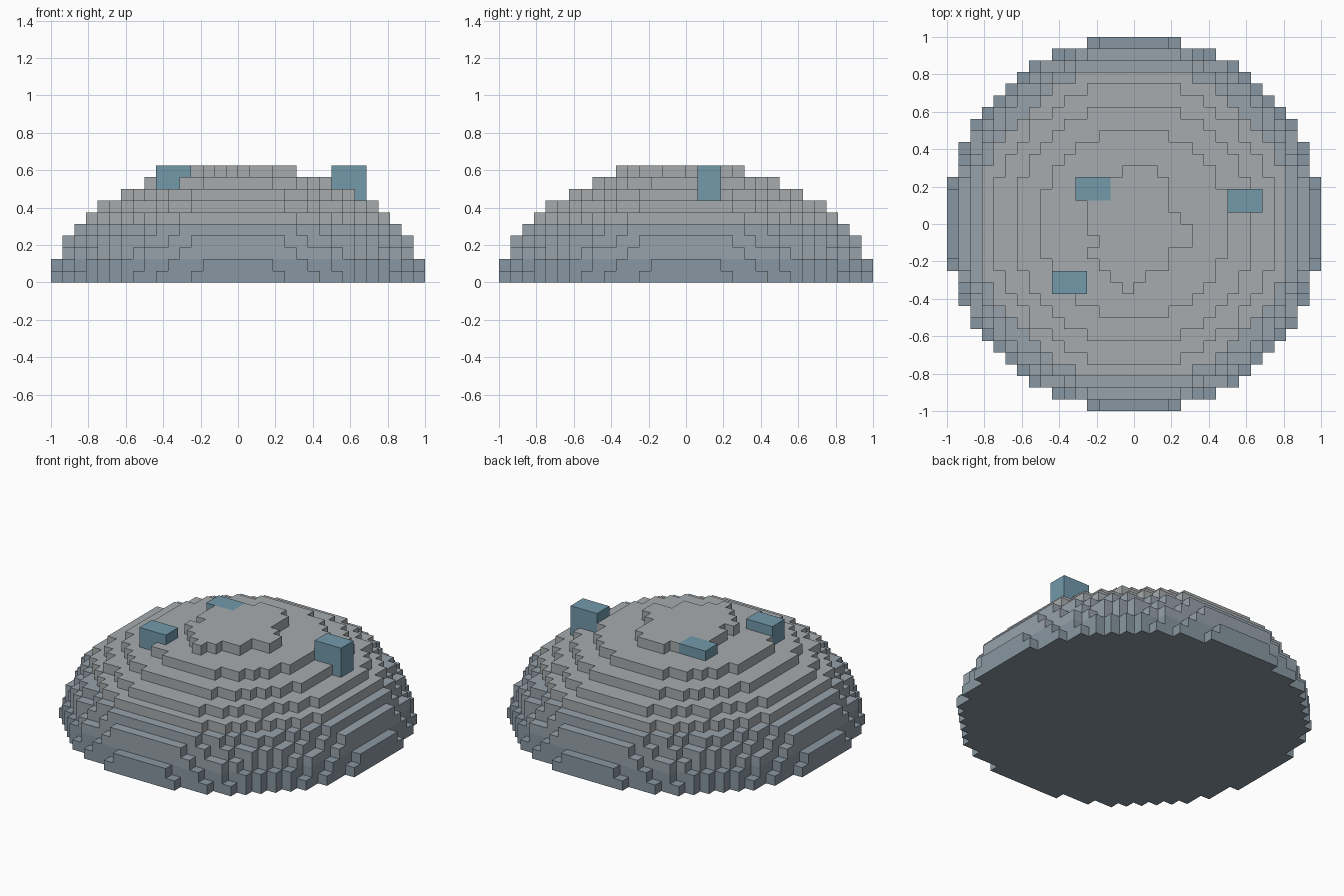
import bpy, bmesh, math
from mathutils import Vector

if "Cube" in bpy.data.objects:
    bpy.data.objects.remove(bpy.data.objects["Cube"])

S = 0.0625      # voxel size
N = 16          # half width in voxels
HEIGHT = 0.62   # dome height used for the ellipse

cells = {}

# Stepped dome body: elliptical layers, coloured in three bands
for k in range(9):
    z = (k + 0.5) * S
    r = math.sqrt(1 - (z / HEIGHT) ** 2)
    band = "base_band" if k < 2 else "middle_band" if k < 5 else "upper_dome"
    for i in range(-N, N):
        for j in range(-N, N):
            if math.hypot((i + .5) * S, (j + .5) * S) <= r:
                cells[i, j, k] = band

# Ragged cap layer: row -> first and last voxel
cap_rows = {4: (-1, 1), 3: (-2, 2), 2: (-4, 2), 1: (-4, 2), 0: (-4, 3),
            -1: (-4, 4), -2: (-3, 4), -3: (-4, 2), -4: (-3, 2),
            -5: (-2, 0), -6: (-1, -1)}
for j, (a, b) in cap_rows.items():
    for i in range(a, b + 1):
        cells[i, j, 9] = "upper_dome"

# Blue blocks: corner voxel and bottom layer, each 3 x 2 voxels
blocks = {"right_block": (8, 1, 6), "front_left_block": (-7, -6, 8),
          "back_left_block": (-5, 2, 8)}
for name, (x, y, z0) in blocks.items():
    for i in range(x, x + 3):
        for j in range(y, y + 2):
            for k in range(z0, 10):
                cells[i, j, k] = name


def material(name, rgb):
    m = bpy.data.materials.new(name)
    m.diffuse_color = (*rgb, 1)
    m.use_nodes = True
    m.node_tree.nodes["Principled BSDF"].inputs["Base Color"].default_value = m.diffuse_color
    return m


blue = material("blue", (0.17, 0.32, 0.41))
mats = {"base_band": material("slate", (0.25, 0.31, 0.36)),
        "middle_band": material("blue_grey", (0.31, 0.36, 0.41)),
        "upper_dome": material("stone", (0.39, 0.41, 0.42))}

DIRS = [Vector(d) for d in ((1, 0, 0), (-1, 0, 0), (0, 1, 0),
                            (0, -1, 0), (0, 0, 1), (0, 0, -1))]


def build(name):
    """Make one part from the exposed voxel faces of its group."""
    bm = bmesh.new()
    for c, group in cells.items():
        if group != name:
            continue
        mid = Vector(c) + Vector((.5, .5, .5))
        for d in DIRS:
            if tuple(int(a + b) for a, b in zip(c, d)) in cells:
                continue
            u = Vector((d.y, d.z, d.x))
            v = d.cross(u)
            bm.faces.new([bm.verts.new((mid + (d + u * p + v * q) / 2) * S)
                          for p, q in ((-1, -1), (1, -1), (1, 1), (-1, 1))])
    bmesh.ops.remove_doubles(bm, verts=bm.verts, dist=1e-4)
    # Merge flat areas into larger faces
    bmesh.ops.dissolve_limit(bm, angle_limit=0.01, verts=bm.verts, edges=bm.edges)
    me = bpy.data.meshes.new(name)
    bm.to_mesh(me)
    bm.free()
    me.materials.append(mats.get(name, blue))
    bpy.context.collection.objects.link(bpy.data.objects.new(name, me))


for part in [*mats, *blocks]:
    build(part)
